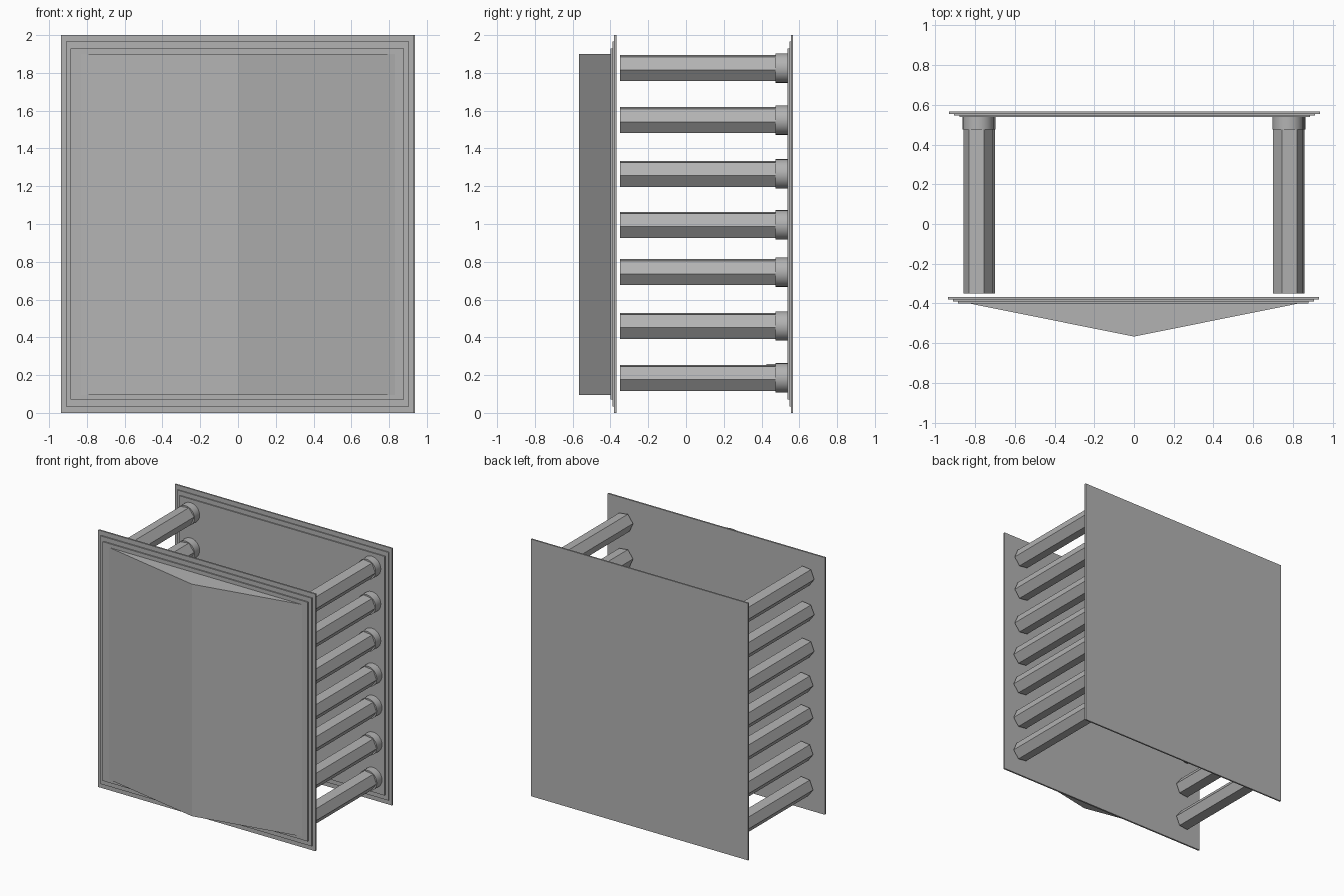
import bpy
import bmesh
from math import radians, pi
from mathutils import Matrix

cube = bpy.data.objects.get("Cube")
if cube:
    bpy.data.objects.remove(cube, do_unlink=True)

# One plain grey for the whole model
grey = bpy.data.materials.new("plain grey")
grey.use_nodes = True
COLOUR = (0.45, 0.45, 0.45, 1)
grey.diffuse_color = COLOUR
grey.node_tree.nodes["Principled BSDF"].inputs["Base Color"].default_value = COLOUR


def finish(bm, name):
    bmesh.ops.recalc_face_normals(bm, faces=bm.faces[:])
    mesh = bpy.data.meshes.new(name)
    bm.to_mesh(mesh)
    bm.free()
    mesh.materials.append(grey)
    obj = bpy.data.objects.new(name, mesh)
    bpy.context.scene.collection.objects.link(obj)
    return obj


def add_box(bm, x, y, z):
    """Add a box from (low, high) ranges."""
    ranges = (x, y, z)
    centre = [(a + b) / 2 for a, b in ranges]
    size = [b - a for a, b in ranges]
    matrix = Matrix.Translation(centre) @ Matrix.Diagonal((*size, 1))
    bmesh.ops.create_cube(bm, size=1, matrix=matrix)


def stepped_panel(name, x_mid, outer_y, steps):
    """Stack of plates, each smaller and further out than the last."""
    bm = bmesh.new()
    start = outer_y
    for inset, end in steps:
        half = 0.935 - inset * 0.75
        add_box(bm, (x_mid - half, x_mid + half),
                (min(start, end), max(start, end)), (inset, 2 - inset))
        start = end
    return finish(bm, name)


def bar(name, x, z, y0, y1, radius, sides, turn):
    """Prism along y; turn is the angle of its first corner."""
    bm = bmesh.new()
    matrix = (Matrix.Translation((x, (y0 + y1) / 2, z))
              @ Matrix.Rotation(-turn, 4, 'Y')
              @ Matrix.Rotation(pi / 2, 4, 'X')
              @ Matrix.Rotation(-pi / 2, 4, 'Z'))
    bmesh.ops.create_cone(bm, cap_ends=True, segments=sides, radius1=radius,
                          radius2=radius, depth=y1 - y0, matrix=matrix)
    # The first corner starts on the x axis
    bmesh.ops.rotate(bm, verts=bm.verts[:], cent=(x, 0, z),
                     matrix=Matrix.Rotation(pi / 2, 3, 'Y'))
    return finish(bm, name)


# Front and back panels, stepped towards the viewer's side
stepped_panel("front_panel", -0.003, -0.367,
              [(0, -0.38), (0.035, -0.39), (0.07, -0.40)])
stepped_panel("back_panel", 0.003, 0.567,
              [(0, 0.555), (0.035, 0.547), (0.07, 0.538)])

# Shallow wedge on the front panel
bm = bmesh.new()
profile = [(-0.88, -0.39), (0, -0.567), (0.88, -0.39)]
face = bm.faces.new([bm.verts.new((x, y, 0.095)) for x, y in profile])
top = bmesh.ops.extrude_face_region(bm, geom=[face])["geom"]
bmesh.ops.translate(bm, vec=(0, 0, 1.805),
                    verts=[v for v in top if isinstance(v, bmesh.types.BMVert)])
finish(bm, "front_wedge")

# Two columns of hexagonal rods with round collars at the back
heights = [1.825, 1.55, 1.265, 0.995, 0.745, 0.46, 0.185]
for side, label in ((1, "left"), (-1, "right")):
    for i, z in enumerate(heights):
        shift = 0.01 if i > 2 else 0
        x = side * 0.78 - 0.005 + shift
        turn = radians(23 if side > 0 else 157)
        bar(f"{label}_rod_{i + 1}", x, z, -0.35, 0.54, 0.075, 6, turn)
        collar = bar(f"{label}_collar_{i + 1}", x, z, 0.475, 0.54, 0.078, 24, 0)
        bpy.ops.object.select_all(action='DESELECT')
        collar.select_set(True)
        bpy.context.view_layer.objects.active = collar
        bpy.ops.object.shade_smooth_by_angle(angle=radians(30))

# Small clip beside the lowest right rod
bm = bmesh.new()
add_box(bm, (-0.72, -0.705), (0.425, 0.54), (0.21, 0.258))
finish(bm, "rod_clip")
